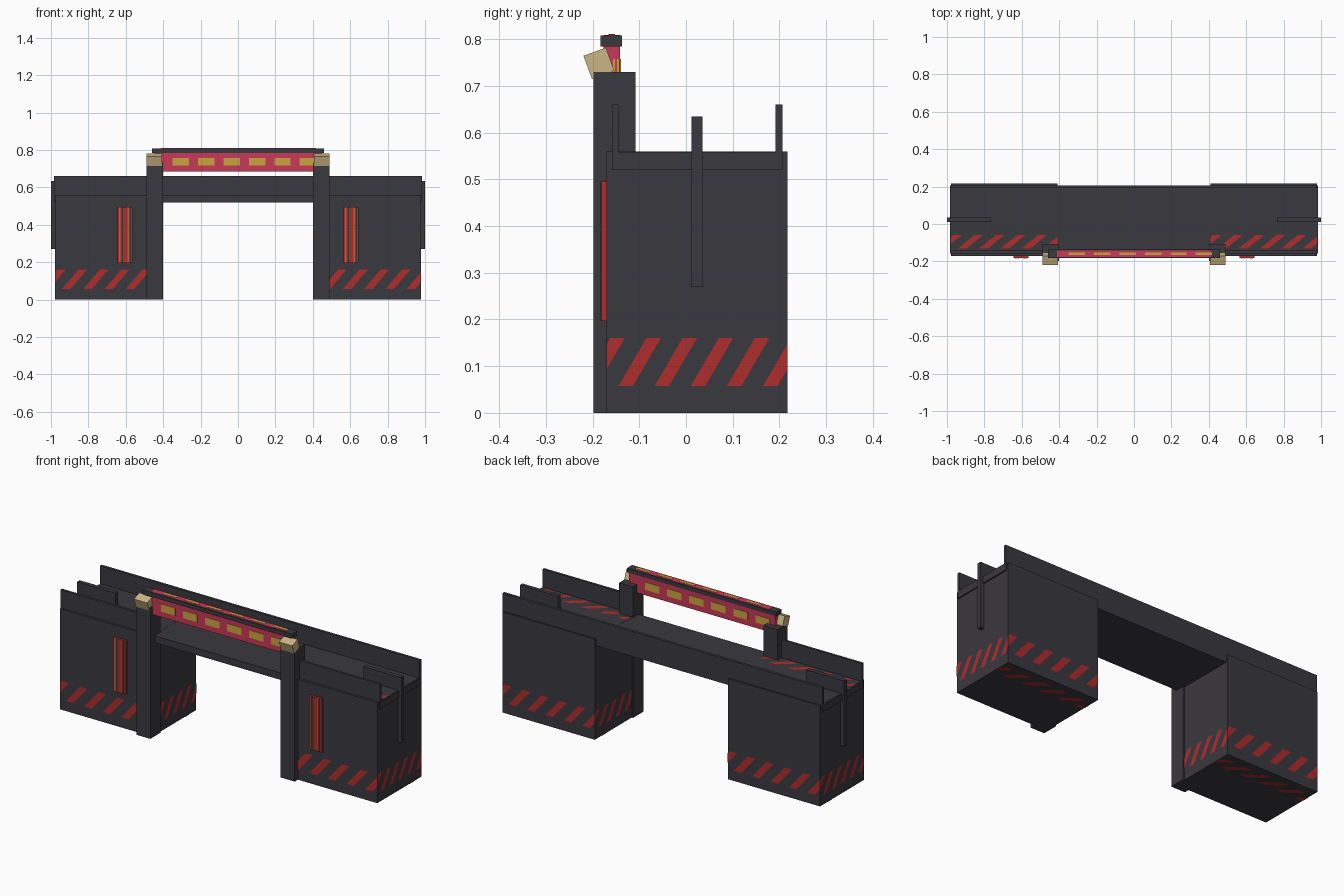
import bpy, bmesh
from mathutils import Vector, Matrix

cube = bpy.data.objects.get("Cube")
if cube:
    bpy.data.objects.remove(cube)


def material(name, rgb):
    m = bpy.data.materials.new(name)
    m.use_nodes = True
    m.diffuse_color = (*rgb, 1)
    m.node_tree.nodes["Principled BSDF"].inputs["Base Color"].default_value = (*rgb, 1)
    return m


DARK = material("charcoal", (.042, .040, .049))
RED = material("warning red", (.42, .026, .026))
PINK = material("sign pink", (.58, .04, .095))
YELLOW = material("dash yellow", (.60, .36, .05))
TAN = material("lamp tan", (.60, .47, .23))
ORANGE = material("trim orange", (.55, .12, .03))


def finish(name, bm, mat):
    mesh = bpy.data.meshes.new(name)
    bm.to_mesh(mesh)
    bm.free()
    mesh.materials.append(mat)
    obj = bpy.data.objects.new(name, mesh)
    bpy.context.collection.objects.link(obj)
    return obj


def box(name, mat, xs, ys, zs, tilt=0):
    """Box from sorted axis ranges, optionally tilted about x."""
    ranges = [sorted(r) for r in (xs, ys, zs)]
    size = Vector([b - a for a, b in ranges])
    centre = Vector([(a + b) / 2 for a, b in ranges])
    bm = bmesh.new()
    bmesh.ops.create_cube(bm, size=1, matrix=Matrix.Translation(centre)
                          @ Matrix.Rotation(tilt, 4, 'X') @ Matrix.Diagonal((*size, 1)))
    return finish(name, bm, mat)


def stripes(name, origin, u, v):
    """Slanted warning band on a face spanned by u and v, clipped to its sides."""
    origin, u, v = Vector(origin), Vector(u), Vector(v)
    n = u.cross(v).normalized() * .0015
    low, high, width, slant = .102, .286, .08, .155
    bm = bmesh.new()
    for k in range(-1, 5):
        a = .065 + .2 * k
        corners = ((a, low), (a + width, low), (a + width + slant, high), (a + slant, high))
        bm.faces.new([bm.verts.new(origin + n + u * s + v * t) for s, t in corners])
    for point, normal in ((origin, -u), (origin + u, u)):
        bmesh.ops.bisect_plane(bm, geom=bm.verts[:] + bm.edges[:] + bm.faces[:],
                               plane_co=point, plane_no=normal, clear_outer=True)
    finish(name, bm, RED)


# Deck and rear parapet
box("deck", DARK, (-.985, .985), (-.157, .205), (.52, .559))
box("rear_parapet", DARK, (-.985, .985), (.192, .207), (.52, .66))

Y0, Y1, TOP = -.17, .217, .56
for s, side in ((1, "left"), (-1, "right")):
    # Support block with a warning band on every face
    x0, x1 = sorted((s * .41, s * .978))
    w, d = x1 - x0, Y1 - Y0
    box(side + "_block", DARK, (x0, x1), (Y0, Y1), (0, TOP))
    up = (0, 0, TOP)
    for face, origin, u, v in (
            ("front", (x0, Y0, 0), (w, 0, 0), up),
            ("left", (x1, Y0, 0), (0, d, 0), up),
            ("back", (x1, Y1, 0), (-w, 0, 0), up),
            ("right", (x0, Y1, 0), (0, -d, 0), up),
            ("top", (x0, Y0, TOP), (w, 0, 0), (0, d, 0)),
            ("bottom", (x0, Y1, 0), (w, 0, 0), (0, -d, 0))):
        stripes(f"{side}_block_{face}_stripes", origin, u, v)

    # Front parapet, end fin, gate pillar and tilted lamp
    box(side + "_front_parapet", DARK, (s * .42, s * .985), (-.157, -.143), (.52, .66))
    box(side + "_end_fin", DARK, (s * .765, s), (.012, .035), (.27, .635))
    box(side + "_pillar", DARK, (s * .402, s * .488), (-.198, -.108), (0, .73))
    box(side + "_lamp", TAN, (s * .406, s * .488), (-.212, -.161), (.722, .775), -.35 + .7)

    # Wall panel with vertical trim
    c = s * .604
    box(side + "_panel", RED, (c - .04, c + .04), (-.182, Y0), (.197, .495))
    for i, (offset, mat) in enumerate(((-.028, ORANGE), (-.015, DARK), (.018, ORANGE), (.029, DARK))):
        box(f"{side}_panel_trim_{i}", mat, (c + offset - .004, c + offset + .004),
            (-.1835, -.181), (.197, .495))

# Sign with its cap, a pink top plate and dashes
box("sign", PINK, (-.45, .45), (-.177, -.141), (.685, .786))
box("sign_cap", DARK, (-.46, .46), (-.183, -.137), (.785, .808))
box("sign_top_plate", PINK, (-.412, .412), (-.177, -.141), (.807, .8095))
for i in range(6):
    a = -.35 + .136 * i
    span = (a, a + .088)
    box(f"front_dash_{i}", YELLOW, span, (-.179, -.176), (.716, .758))
    box(f"back_dash_{i}", YELLOW, (-span[0], -span[1]), (-.142, -.139), (.716, .758))
    box(f"top_dash_{i}", YELLOW, span, (-.166, -.152), (.809, .811))
for s, side in ((1, "left"), (-1, "right")):
    for j, y in enumerate((-.154, -.146)):
        box(f"{side}_sign_end_dash_{j}", YELLOW, (s * .449, s * .452), (y - .002, y + .002), (.716, .758))
